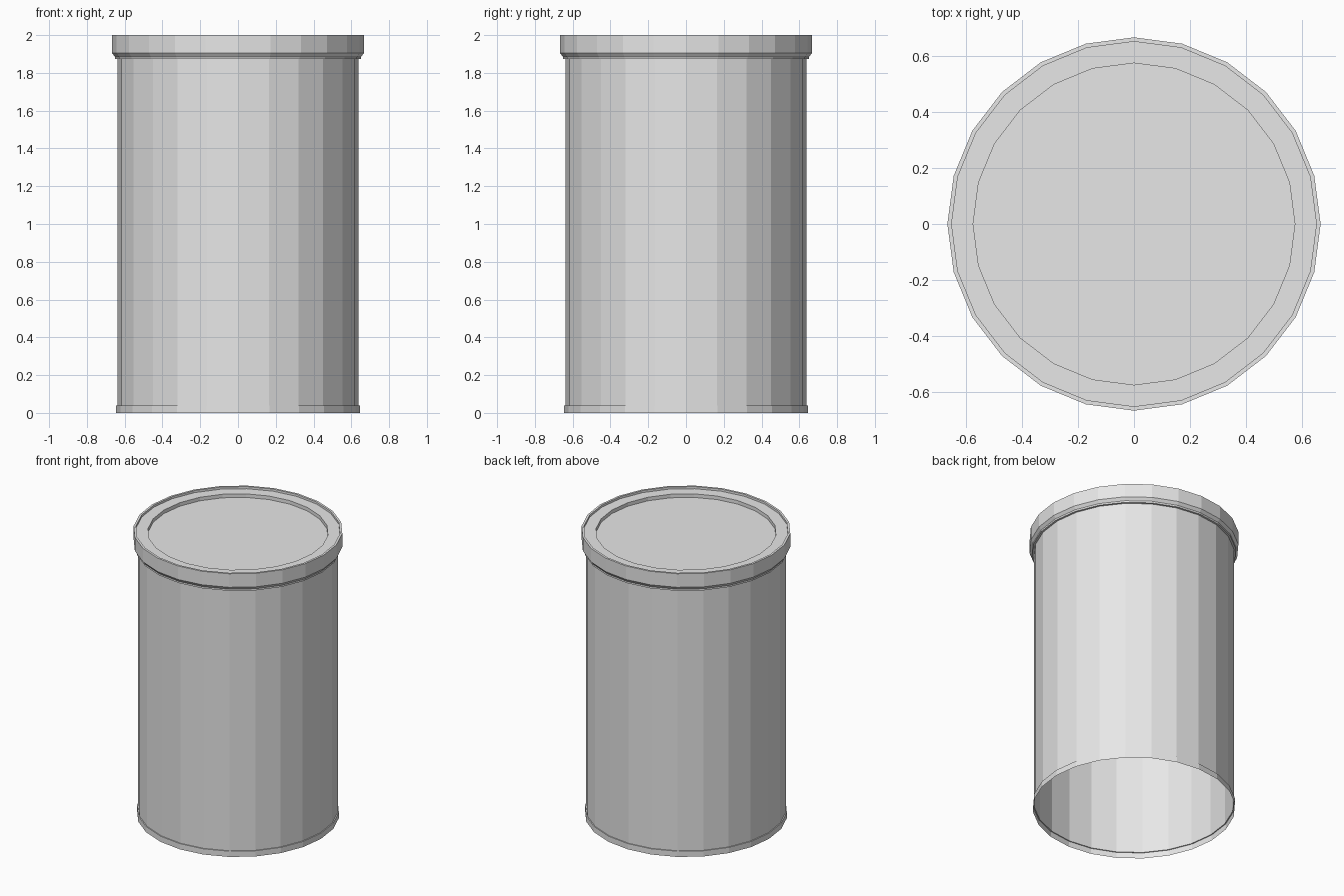
import bpy, bmesh, math

SIDES = 24

if "Cube" in bpy.data.objects:
    bpy.data.objects.remove(bpy.data.objects["Cube"], do_unlink=True)

grey = bpy.data.materials.new("plain_grey")
grey.use_nodes = True
colour = (0.8, 0.8, 0.8, 1)
grey.diffuse_color = colour
grey.node_tree.nodes["Principled BSDF"].inputs["Base Color"].default_value = colour


def lathe(name, profile, cap_end=False):
    """Turn a (radius, height) profile into a faceted shell around z."""
    bm = bmesh.new()
    rings = []
    for r, z in profile:
        angles = [math.tau * i / SIDES for i in range(SIDES)]
        rings.append([bm.verts.new((r * math.cos(a), r * math.sin(a), z)) for a in angles])
    for low, high in zip(rings, rings[1:]):
        for i in range(SIDES):
            j = (i + 1) % SIDES
            bm.faces.new((low[i], low[j], high[j], high[i]))
    if cap_end:
        bm.faces.new(rings[-1])
    mesh = bpy.data.meshes.new(name)
    bm.to_mesh(mesh)
    bm.free()
    mesh.materials.append(grey)
    obj = bpy.data.objects.new(name, mesh)
    bpy.context.collection.objects.link(obj)
    return obj


# Open-bottomed can wall with a narrow foot flange
lathe("can_body", [(0.645, 0), (0.645, 0.04), (0.638, 0.04), (0.638, 1.873)])

# Lid: seam band, chamfer, raised rim, ledge and recessed panel
lathe("lid", [(0.638, 1.873), (0.652, 1.873), (0.652, 1.885), (0.667, 1.905),
              (0.667, 2), (0.652, 2), (0.652, 1.985), (0.575, 1.985),
              (0.575, 1.96)], cap_end=True)
